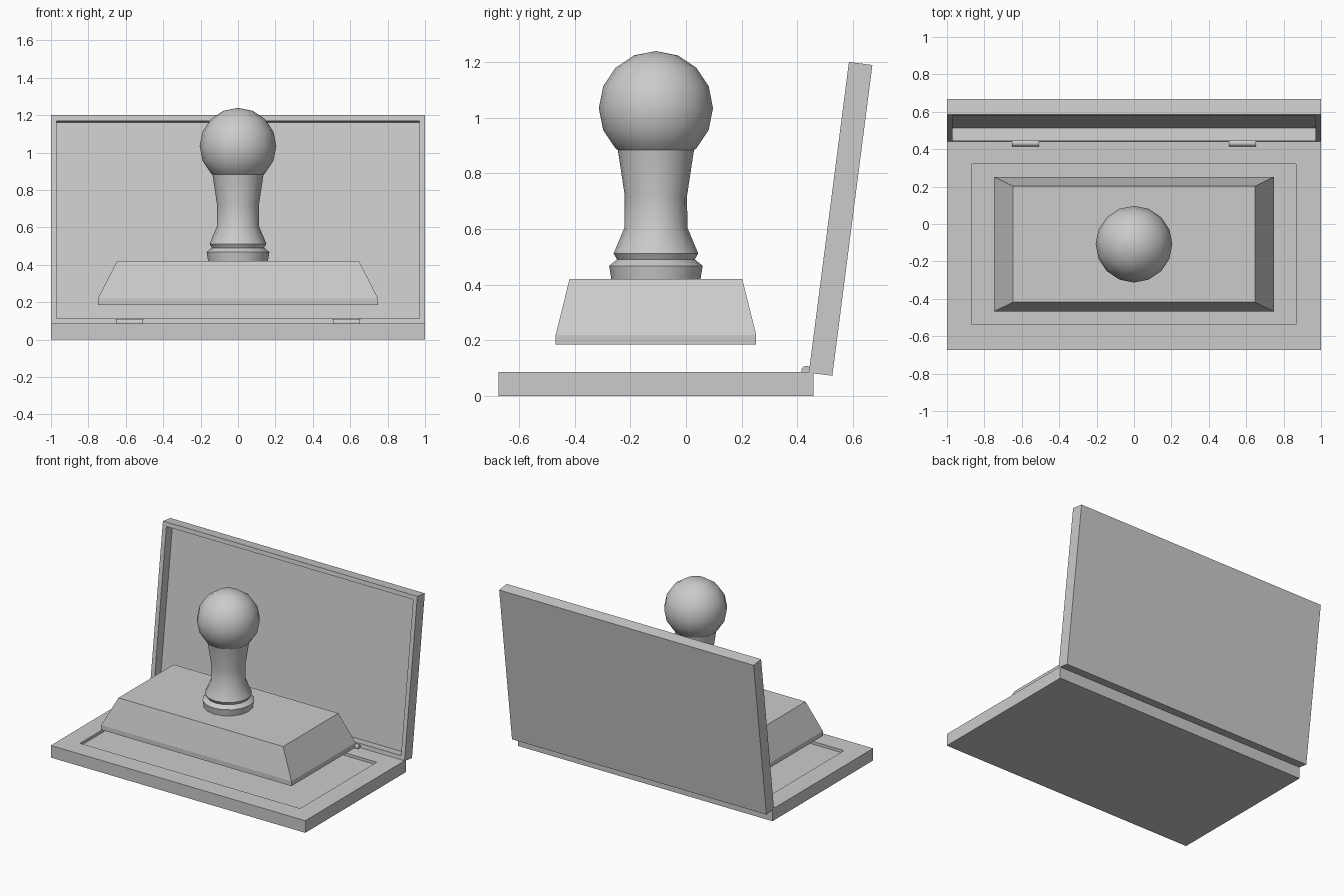
import bpy, bmesh
from math import radians, sin, cos, pi
from mathutils import Matrix

if "Cube" in bpy.data.objects:
    bpy.data.objects.remove(bpy.data.objects["Cube"])

CY = -0.108  # centre line of base and stamp


def finish(name, bm, smooth=None):
    bmesh.ops.recalc_face_normals(bm, faces=bm.faces)
    mesh = bpy.data.meshes.new(name)
    bm.to_mesh(mesh)
    bm.free()
    ob = bpy.data.objects.new(name, mesh)
    bpy.context.collection.objects.link(ob)
    if smooth:
        bpy.ops.object.select_all(action='DESELECT')
        ob.select_set(True)
        bpy.context.view_layer.objects.active = ob
        bpy.ops.object.shade_smooth_by_angle(angle=radians(smooth))
    return ob


def box(sx, sy, sz, centre):
    bm = bmesh.new()
    bmesh.ops.create_cube(bm, size=1, matrix=Matrix.Translation(centre) @ Matrix.Diagonal((sx, sy, sz, 1)))
    bm.normal_update()
    return bm, max(bm.faces, key=lambda f: f.calc_center_median().z)


def tray(name, size, centre, rim, depth):
    # box with a recess sunk into its top face
    bm, top = box(*size, centre)
    bmesh.ops.inset_individual(bm, faces=[top], thickness=rim, use_even_offset=True)
    floor = bmesh.ops.extrude_discrete_faces(bm, faces=[top])['faces'][0]
    bmesh.ops.translate(bm, verts=floor.verts, vec=(0, 0, -depth))
    return finish(name, bm)


def lathe(name, profile, segments, smooth):
    bm = bmesh.new()
    rings = []
    for r, z in profile:
        rings.append([bm.verts.new((r * cos(2 * pi * i / segments), CY + r * sin(2 * pi * i / segments), z))
                      for i in range(segments)])
    for a, b in zip(rings, rings[1:]):
        for i in range(segments):
            j = (i + 1) % segments
            bm.faces.new((a[i], a[j], b[j], b[i]))
    bm.faces.new(rings[0])
    bm.faces.new(rings[-1])
    return finish(name, bm, smooth)


# Ink pad base with shallow recess
tray("pad_base", (2, 1.13, 0.086), (0, CY, 0.043), 0.135, 0.02)

# Open lid, leaning back on its hinge edge
lid = tray("lid", (2, 1.125, 0.085), (0, 0.5625, -0.0425), 0.03, 0.07)
lid.location = (0, 0.441, 0.084)
lid.rotation_euler.x = radians(82.65)

# Hinge barrels
for side, x in (("left", -0.58), ("right", 0.58)):
    bm = bmesh.new()
    bmesh.ops.create_cone(bm, cap_ends=True, segments=12, radius1=0.018, radius2=0.018, depth=0.144,
                          matrix=Matrix.Translation((x, 0.432, 0.091)) @ Matrix.Rotation(pi / 2, 4, 'Y'))
    finish(side + "_hinge", bm, 40)

# Stamp block: short upright edge, then tapered sides
bm, top = box(1.496, 0.72, 0.034, (0, CY, 0.203))
upper = bmesh.ops.extrude_discrete_faces(bm, faces=[top])['faces'][0]
for v in upper.verts:
    v.co.x *= 0.647 / 0.748
    v.co.y = CY + (v.co.y - CY) * 0.31 / 0.36
    v.co.z = 0.421
finish("stamp_block", bm)

# Turned collar and handle
lathe("handle_collar", [(0.16, 0.419), (0.168, 0.468), (0.138, 0.492)], 16, 30)
lathe("handle_grip", [(0.138, 0.488), (0.152, 0.512), (0.113, 0.605), (0.112, 0.72),
                      (0.133, 0.86), (0.14, 0.9), (0.1, 0.95)], 16, 45)

# Ball knob
bm = bmesh.new()
bmesh.ops.create_uvsphere(bm, u_segments=16, v_segments=8, radius=0.205,
                          matrix=Matrix.Translation((0, CY, 1.034)))
finish("handle_knob", bm, 45)
